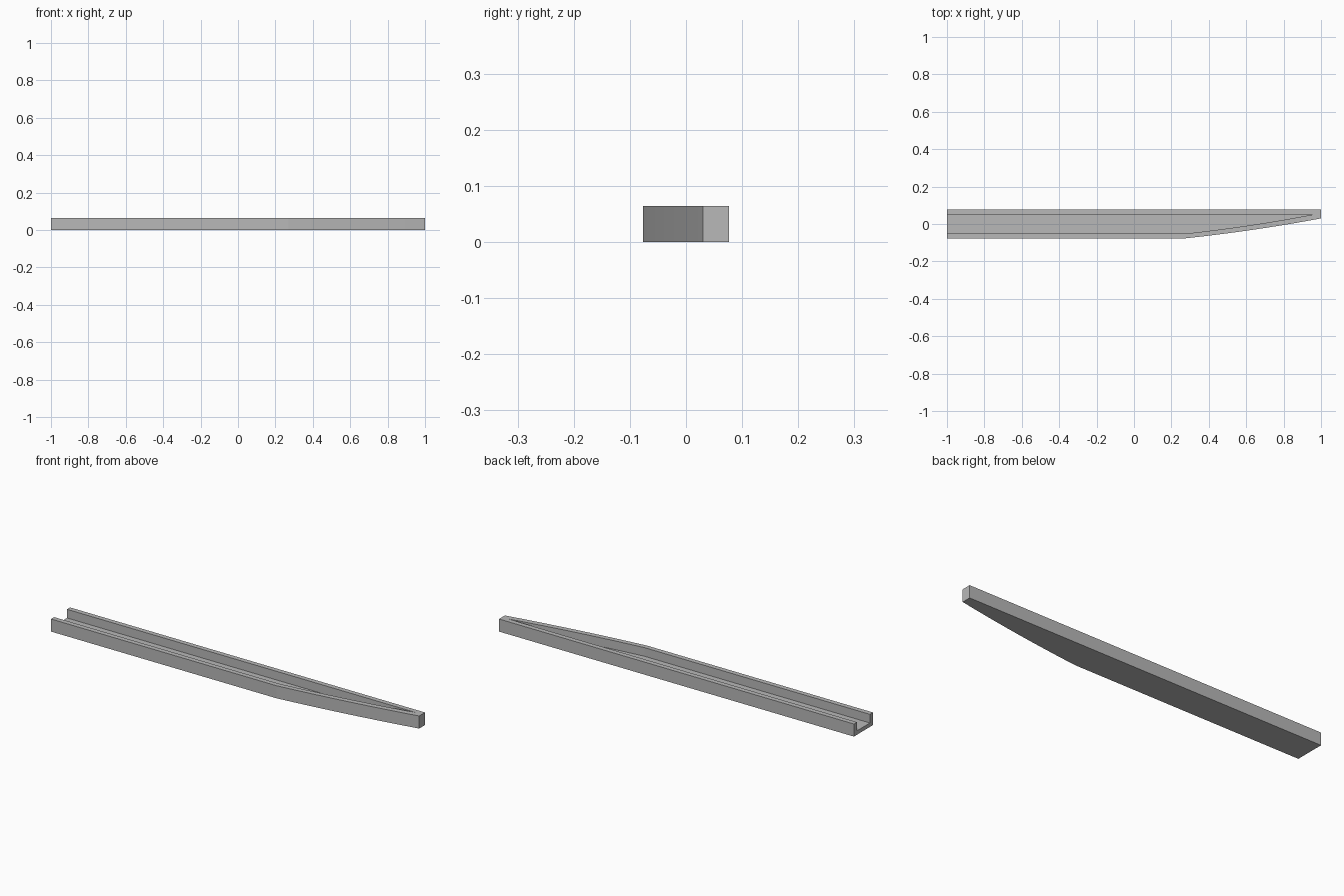
import bpy
import bmesh
import math

if "Cube" in bpy.data.objects:
    bpy.data.objects.remove(bpy.data.objects["Cube"])

HALF_W, WALL, HEIGHT, FLOOR = 0.077, 0.025, 0.064, 0.02
CURVE_START, STEPS = 0.27, 12


def curve(x_end, y_start, y_end):
    """Gently steepening edge that sweeps toward the back wall."""
    length, pts = x_end - CURVE_START, []
    for i in range(STEPS + 1):
        t = i / STEPS
        s = 0.72 * t + 0.28 * t * t
        pts.append((CURVE_START + length * t, y_start + (y_end - y_start) * s))
    return pts


# Outer outline and the groove outline, both starting and ending at the open end
inner_w = HALF_W - WALL
outer = [(-1, -HALF_W)] + curve(1, -HALF_W, 0.03) + [(1, HALF_W), (-1, HALF_W)]
inner = [(-1, -inner_w)] + curve(0.965, -inner_w, inner_w) + [(-1, inner_w)]

bm = bmesh.new()


def ring(pts, z):
    return [bm.verts.new((x, y, z)) for x, y in pts]


def strip(low, high):
    for i in range(len(low) - 1):
        bm.faces.new((low[i], low[i + 1], high[i + 1], high[i]))


base, rim = ring(outer, 0), ring(outer, HEIGHT)
groove_floor, groove_rim = ring(inner, FLOOR), ring(inner, HEIGHT)

strip(base, rim)                          # outer walls
strip(groove_floor, groove_rim)           # groove walls
bm.faces.new(base)                        # underside
bm.faces.new(groove_floor)                # groove floor
bm.faces.new(rim + groove_rim[::-1])      # top of the walls
bm.faces.new((base[0], rim[0], groove_rim[0], groove_floor[0],
              groove_floor[-1], groove_rim[-1], rim[-1], base[-1]))  # open end
bmesh.ops.recalc_face_normals(bm, faces=bm.faces)

mesh = bpy.data.meshes.new("tapered_channel")
bm.to_mesh(mesh)
bm.free()

grey = bpy.data.materials.new("plain grey")
grey.diffuse_color = (0.48, 0.48, 0.48, 1)
grey.use_nodes = True
grey.node_tree.nodes["Principled BSDF"].inputs["Base Color"].default_value = grey.diffuse_color
mesh.materials.append(grey)

channel = bpy.data.objects.new("tapered_channel", mesh)
bpy.context.collection.objects.link(channel)
bpy.context.view_layer.objects.active = channel
channel.select_set(True)
bpy.ops.object.shade_smooth_by_angle(angle=math.radians(3))
